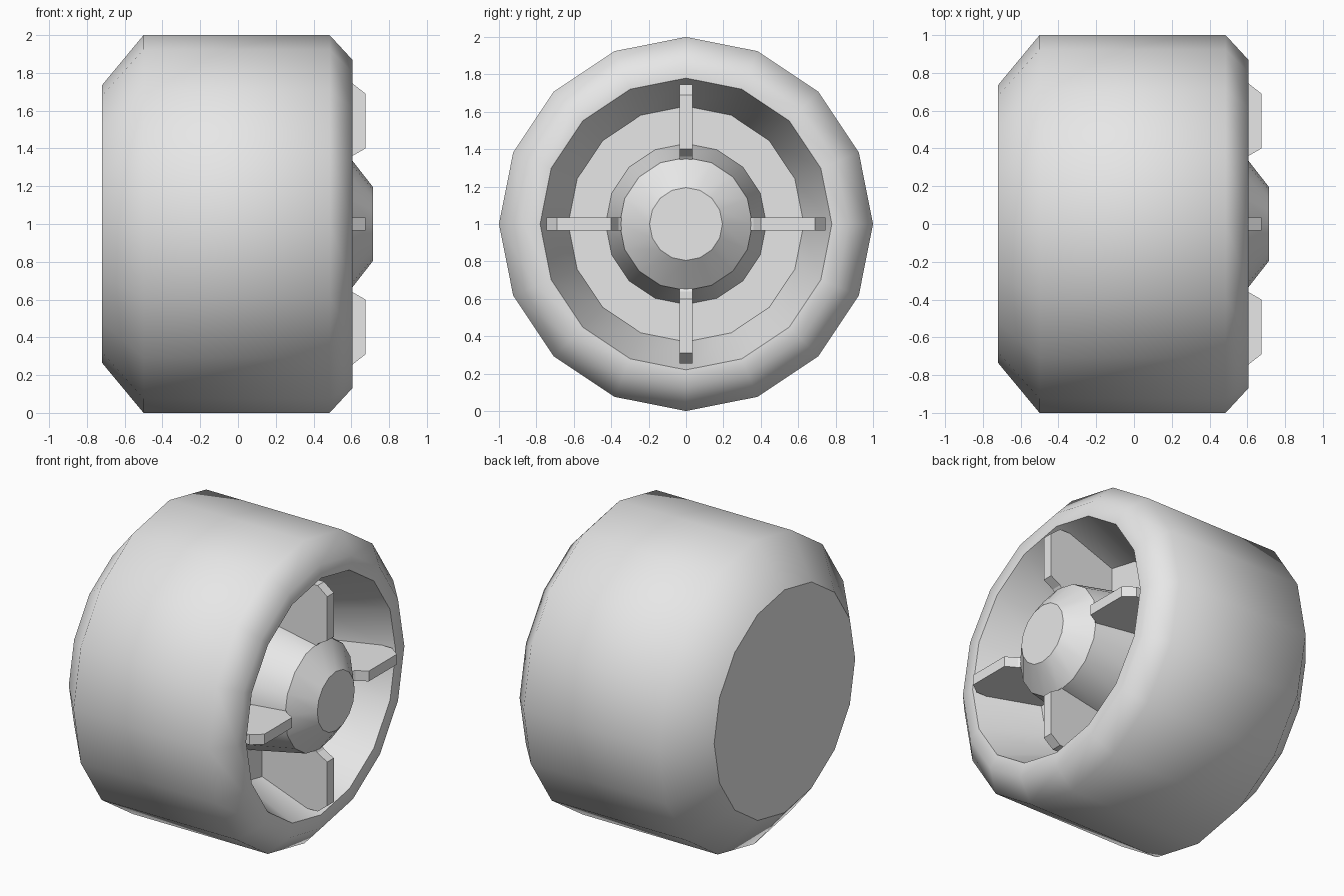
import bpy, bmesh, math
from mathutils import Matrix

cube = bpy.data.objects.get("Cube")
if cube:
    bpy.data.objects.remove(cube)

SIDES = 16
AXIS_Z = 1.0

grey = bpy.data.materials.new("plain_grey")
grey.use_nodes = True
colour = (0.8, 0.8, 0.8, 1)
grey.diffuse_color = colour
grey.node_tree.nodes["Principled BSDF"].inputs["Base Color"].default_value = colour


def finish(name, bm):
    bmesh.ops.recalc_face_normals(bm, faces=bm.faces[:])
    mesh = bpy.data.meshes.new(name)
    bm.to_mesh(mesh)
    bm.free()
    mesh.materials.append(grey)
    obj = bpy.data.objects.new(name, mesh)
    obj.location.z = AXIS_Z
    bpy.context.collection.objects.link(obj)
    return obj


def revolve(name, profile):
    """Spin (x, radius, sharp) rings around the x axis and cap both ends."""
    bm = bmesh.new()
    rings = []
    for x, r, sharp in profile:
        ring = []
        for i in range(SIDES):
            a = math.tau * i / SIDES
            ring.append(bm.verts.new((x, r * math.cos(a), r * math.sin(a))))
        rings.append(ring)
    for lower, upper in zip(rings, rings[1:]):
        for i in range(SIDES):
            j = (i + 1) % SIDES
            bm.faces.new((lower[i], lower[j], upper[j], upper[i]))
    bm.faces.new(rings[0])
    bm.faces.new(rings[-1])
    for face in bm.faces:
        face.smooth = True
    for ring, (x, r, sharp) in zip(rings, profile):
        if sharp:
            for i in range(SIDES):
                bm.edges.get((ring[i], ring[(i + 1) % SIDES])).smooth = False
    return finish(name, bm)


# Tyre, dished rim and hub as one closed turned body
revolve("wheel_body", [
    (-0.72, 0.735, True),
    (-0.50, 1.0, False),
    (0.485, 1.0, False),
    (0.605, 0.87, False),
    (0.605, 0.78, True),
    (0.20, 0.63, True),
    (0.20, 0.43, True),
    (0.59, 0.355, True),
    (0.715, 0.195, True),
])

# Four flat fins bridging hub and rim
FIN = [(0.19, 0.34), (0.59, 0.34), (0.605, 0.36), (0.675, 0.40),
       (0.675, 0.69), (0.605, 0.745), (0.49, 0.745), (0.19, 0.635)]
for k, place in enumerate(("upper", "right", "lower", "left")):
    bm = bmesh.new()
    face = bm.faces.new([bm.verts.new((x, -0.034, r)) for x, r in FIN])
    side = bmesh.ops.extrude_face_region(bm, geom=[face])["geom"]
    bmesh.ops.translate(bm, vec=(0, 0.068, 0),
                        verts=[v for v in side if isinstance(v, bmesh.types.BMVert)])
    bmesh.ops.rotate(bm, matrix=Matrix.Rotation(k * math.pi / 2, 3, "X"), verts=bm.verts[:])
    finish(place + "_fin", bm)
